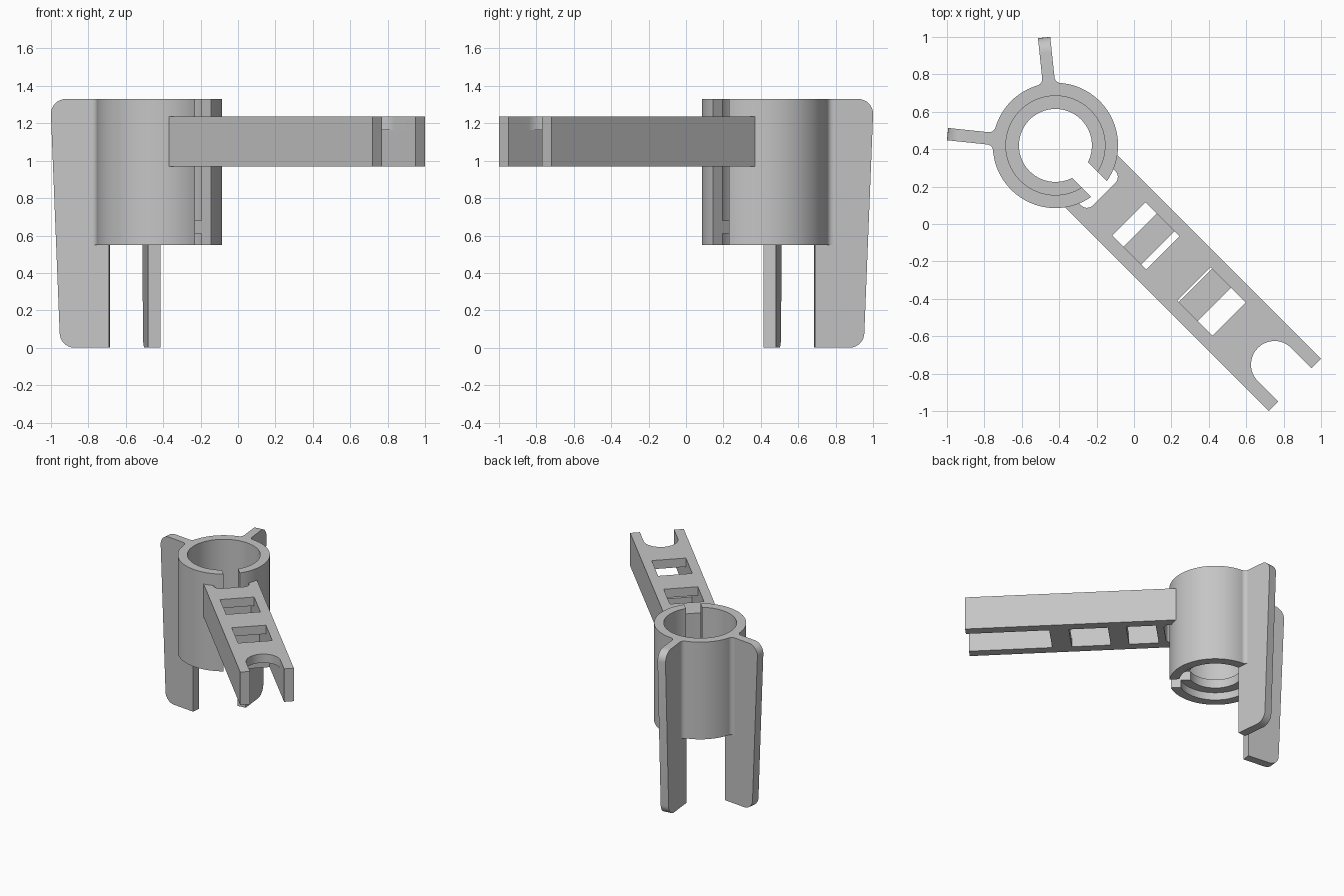
import bpy, math
from mathutils import Matrix, Vector

if "Cube" in bpy.data.objects:
    bpy.data.objects.remove(bpy.data.objects["Cube"])

grey = bpy.data.materials.new("light_grey_plastic")
grey.use_nodes = True
COLOR = (0.56, 0.56, 0.56, 1)
grey.diffuse_color = COLOR
grey.node_tree.nodes["Principled BSDF"].inputs["Base Color"].default_value = COLOR

# Working frame: +x runs along the arm; the whole model is turned at the end
TURN = Matrix.Rotation(math.radians(-45), 4, 'Z')
HUB = Vector((-0.594, 0, 0))
R_OUT, R_IN, R_LEDGE = 0.335, 0.265, 0.195
RING_LOW, RING_TOP = 0.55, 1.33
ARM_LOW, ARM_TOP = 0.97, 1.235
FIN_HALF = 0.033
parts = []


def arc(cx, cy, r, a0, a1, n=12):
    """Points on an arc, angles in degrees."""
    angles = [math.radians(a0 + (a1 - a0) * i / n) for i in range(n + 1)]
    return [(cx + r * math.cos(a), cy + r * math.sin(a)) for a in angles]


def make(name, verts, faces, keep=True):
    mesh = bpy.data.meshes.new(name)
    mesh.from_pydata(verts, [], faces)
    mesh.materials.append(grey)
    ob = bpy.data.objects.new(name, mesh)
    bpy.context.collection.objects.link(ob)
    bpy.ops.object.select_all(action='DESELECT')
    ob.select_set(True)
    bpy.context.view_layer.objects.active = ob
    bpy.ops.object.mode_set(mode='EDIT')
    bpy.ops.mesh.select_all(action='SELECT')
    bpy.ops.mesh.normals_make_consistent(inside=False)
    bpy.ops.object.mode_set(mode='OBJECT')
    if keep:
        parts.append(ob)
    return ob


def prism(name, outline, low, high, keep=True):
    n = len(outline)
    verts = [(x, y, z) for z in (low, high) for x, y in outline]
    faces = [tuple(range(n)), tuple(range(n, 2 * n))]
    faces += [(i, (i + 1) % n, n + (i + 1) % n, n + i) for i in range(n)]
    return make(name, verts, faces, keep)


def cut(target, outline, low, high):
    cutter = prism("cutter", outline, low, high, keep=False)
    mod = target.modifiers.new("cut", 'BOOLEAN')
    mod.operation, mod.solver, mod.object = 'DIFFERENCE', 'EXACT', cutter
    bpy.context.view_layer.objects.active = target
    bpy.ops.object.modifier_apply(modifier=mod.name)
    bpy.data.objects.remove(cutter)


def rect(x0, x1, half):
    return [(x0, -half), (x1, -half), (x1, half), (x0, half)]


# Split ring with an inner ledge near its bottom
section = [(R_OUT, RING_LOW), (R_OUT, RING_TOP), (R_IN, RING_TOP), (R_IN, 0.68),
           (R_LEDGE, 0.68), (R_LEDGE, 0.61), (R_IN, 0.61), (R_IN, RING_LOW)]
SEG, m = 96, len(section)
verts, faces = [], []
for i in range(SEG):
    a = 2 * math.pi * i / SEG
    verts += [(HUB.x + r * math.cos(a), r * math.sin(a), z) for r, z in section]
    for j in range(m):
        k, nxt = (j + 1) % m, (i + 1) % SEG
        faces.append((i * m + j, i * m + k, nxt * m + k, nxt * m + j))
ring = make("split_ring", verts, faces)
cut(ring, rect(HUB.x, HUB.x + 0.5, 0.06), 0.4, 1.5)

# Arm outline: seated on the ring, with a rounded notch behind the slot
half, notch, nr, deep = 0.198, 0.13, 0.045, -0.226
end = 1.216
a_side = math.degrees(math.asin(half / R_OUT))
a_notch = math.degrees(math.asin(notch / R_OUT))
upper = arc(HUB.x, 0, R_OUT - 0.002, a_side, a_notch, 6)
upper += arc(deep - nr, notch - nr, nr, 90, 0, 8)
lower = [(x, -y) for x, y in reversed(upper)]
arm = prism("arm", [(end, half)] + upper + lower + [(end, -half)], ARM_LOW, ARM_TOP)

# Hollow core, staggered top and bottom windows, rounded fork at the end
core = 0.126
cut(arm, rect(-0.17, 1.4, core), 1.04, 1.165)
for x0, x1 in ((-0.039, 0.219), (0.4525, 0.72)):
    cut(arm, rect(x0, x1, core), 1.1, 1.4)
for x0, x1 in ((-0.17, 0.046), (0.18, 0.465), (0.608, 1.4)):
    cut(arm, rect(x0, x1, core), 0.8, 1.1)
cut(arm, [(1.4, core)] + arc(1.063, 0, core, 90, 270, 24) + [(1.4, -core)], 1.1, 1.4)

# Two tapered fins with rounded outer corners, blended into the ring
cr = 0.08
fin_profile = [(0.268, 0.0)] + arc(0.533 - cr, cr, cr, -90, 0, 8)
fin_profile += arc(0.58 - cr, RING_TOP - cr, cr, 0, 90, 8)
fin_profile += [(0.325, RING_TOP), (0.325, 0.56), (0.268, 0.56)]
n = len(fin_profile)
fillet = 0.035
reach = math.sqrt((R_OUT + fillet) ** 2 - (FIN_HALF + fillet) ** 2)
ring_angle = math.degrees(math.atan2(FIN_HALF + fillet, reach))
blend = [(R_OUT - 0.012, FIN_HALF - 0.005), (reach, FIN_HALF - 0.005)]
blend += arc(reach, FIN_HALF + fillet, fillet, -90, -180 + ring_angle, 8)

for label, angle in (("left", 141), ("right", 219)):
    place = Matrix.Translation(HUB) @ Matrix.Rotation(math.radians(angle), 4, 'Z')
    verts = [(r, s * FIN_HALF, z) for s in (-1, 1) for r, z in fin_profile]
    faces = [tuple(range(n)), tuple(range(n, 2 * n))]
    faces += [(i, (i + 1) % n, n + (i + 1) % n, n + i) for i in range(n)]
    make(label + "_fin", verts, faces).data.transform(place)
    for side in (-1, 1):
        piece = prism(label + "_fin_fillet", [(x, side * y) for x, y in blend],
                      RING_LOW, RING_TOP)
        piece.data.transform(place)

# Turn the arm to the front corner and shade
for ob in parts:
    ob.data.transform(TURN)
    bpy.ops.object.select_all(action='DESELECT')
    ob.select_set(True)
    bpy.context.view_layer.objects.active = ob
    bpy.ops.object.shade_smooth_by_angle(angle=math.radians(30))
